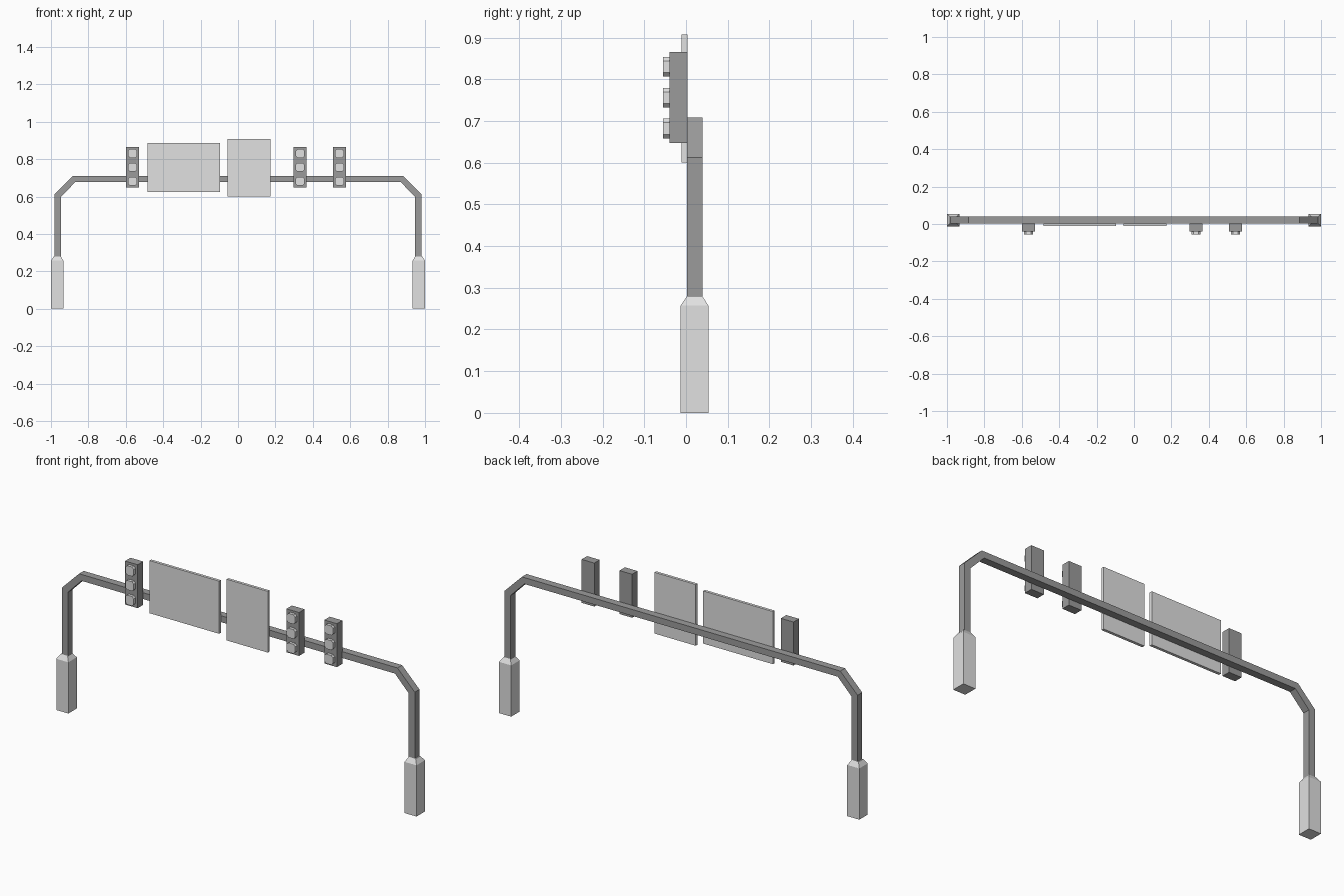
import bpy, bmesh, math

if "Cube" in bpy.data.objects:
    bpy.data.objects.remove(bpy.data.objects["Cube"])

def material(name, v):
    m = bpy.data.materials.new(name)
    m.diffuse_color = (v, v, v, 1)
    m.use_nodes = True
    m.node_tree.nodes["Principled BSDF"].inputs["Base Color"].default_value = m.diffuse_color
    return m

LIGHT = material("light grey", 0.75)
DARK = material("dark grey", 0.33)

def finish(bm, name, mat):
    bmesh.ops.recalc_face_normals(bm, faces=bm.faces)
    me = bpy.data.meshes.new(name)
    bm.to_mesh(me)
    bm.free()
    me.materials.append(mat)
    ob = bpy.data.objects.new(name, me)
    bpy.context.collection.objects.link(ob)
    return ob

def loft(name, rings, mat):
    """Closed solid through rings with equal point counts."""
    bm = bmesh.new()
    vs = [[bm.verts.new(p) for p in r] for r in rings]
    n = len(vs[0])
    for a, b in zip(vs, vs[1:]):
        for i in range(n):
            j = (i + 1) % n
            bm.faces.new((a[i], a[j], b[j], b[i]))
    bm.faces.new(vs[0])
    bm.faces.new(vs[-1])
    return finish(bm, name, mat)

def box(name, x0, x1, y0, y1, z0, z1, mat):
    return loft(name, [[(x0, y0, z), (x1, y0, z), (x1, y1, z), (x0, y1, z)]
                       for z in (z0, z1)], mat)

# Gantry arch: square tube with chamfered corners (outer and inner outline)
Y0, Y1 = 0.002, 0.039
outer = [(0.980, 0.27), (0.980, 0.613), (0.884, 0.709)]
inner = [(0.946, 0.27), (0.946, 0.599), (0.870, 0.677)]
half = list(zip(outer, inner))
path = [((-o[0], o[1]), (-i[0], i[1])) for o, i in half] + half[::-1]
loft("gantry_arch", [[(o[0], Y0, o[1]), (o[0], Y1, o[1]),
                      (i[0], Y1, i[1]), (i[0], Y0, i[1])] for o, i in path], DARK)

# Post bases with tapered tops
def square(cx, h, z):
    return [(cx + sx * h, 0.0205 + sy * h, z)
            for sx, sy in ((-1, -1), (1, -1), (1, 1), (-1, 1))]

for side, label in ((-1, "left"), (1, "right")):
    cx = side * 0.9665
    loft(label + "_post_base", [square(cx, 0.0335, 0), square(cx, 0.0335, 0.257),
                                square(cx, 0.0185, 0.28)], LIGHT)

# Sign panels
box("wide_sign", -0.484, -0.097, -0.011, 0.003, 0.623, 0.887, LIGHT)
box("tall_sign", -0.056, 0.173, -0.011, 0.003, 0.601, 0.908, LIGHT)

# Traffic signals, each with three corner-cut square lamps
def lamp_ring(cx, cz, h, c, y):
    pts = [(h, -c), (h, c), (c, h), (-c, h), (-h, c), (-h, -c), (-c, -h), (c, -h)]
    return [(cx + a, y, cz + b) for a, b in pts]

for n, cx in enumerate((-0.564, 0.332, 0.542), 1):
    box(f"signal_housing_{n}", cx - 0.035, cx + 0.035, -0.040, 0.003, 0.647, 0.865, DARK)
    for k, cz in enumerate((0.682, 0.756, 0.830), 1):
        loft(f"signal_lamp_{n}_{k}", [lamp_ring(cx, cz, 0.0235, 0.014, y)
                                      for y in (-0.038, -0.055)], LIGHT)
